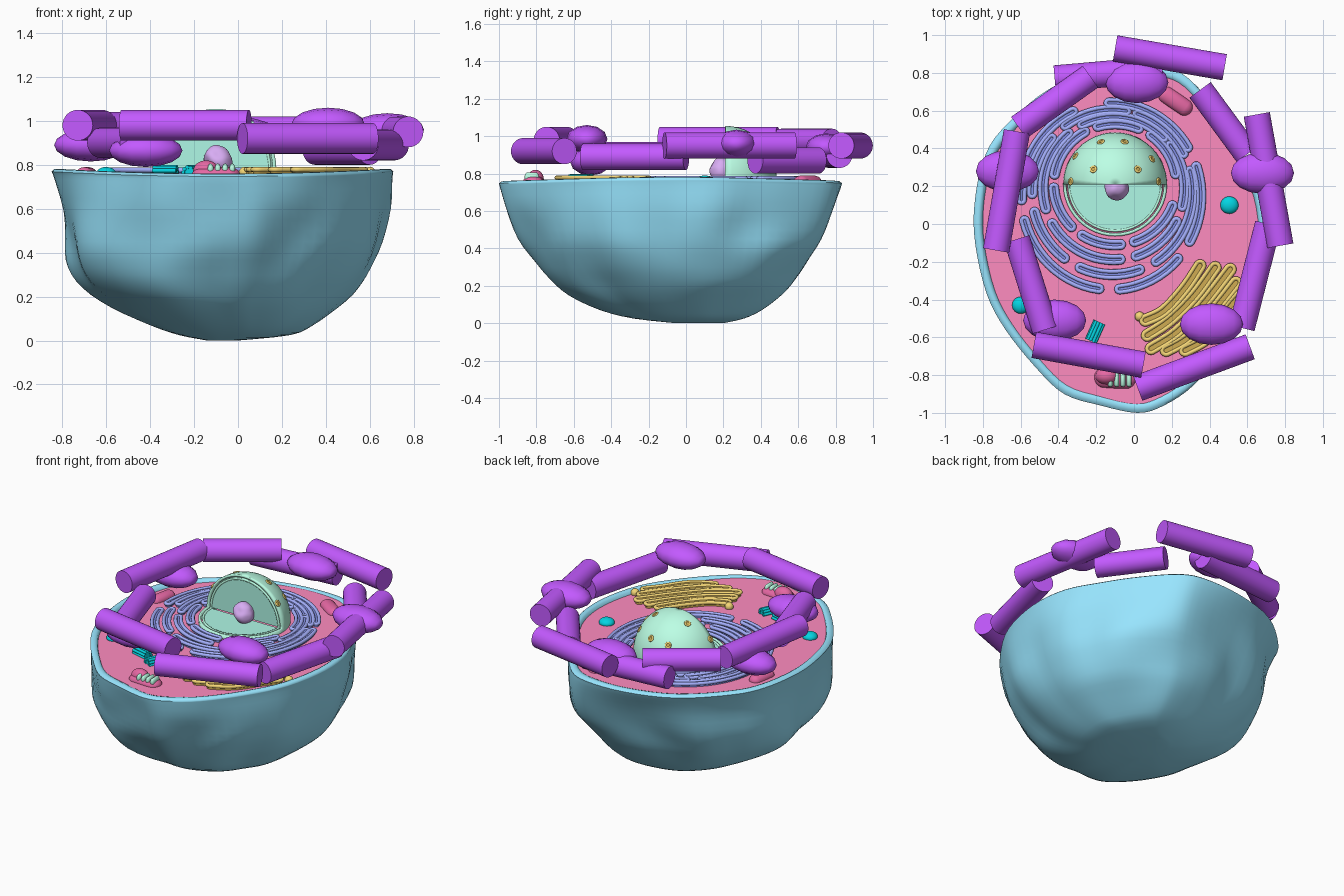
import bpy, bmesh, math, random
from mathutils import Vector, Matrix, noise

if "Cube" in bpy.data.objects:
    bpy.data.objects.remove(bpy.data.objects["Cube"])

random.seed(4)
DECK = 0.755
MATS = {}

def mat(name, hexcol):
    rgb = [min(1, 1.3 * (int(hexcol[i:i + 2], 16) / 255) ** 2.2) for i in (0, 2, 4)]
    m = bpy.data.materials.new(name)
    m.diffuse_color = (*rgb, 1)
    m.use_nodes = True
    m.node_tree.nodes["Principled BSDF"].inputs["Base Color"].default_value = m.diffuse_color
    MATS[name] = m

for n, h in dict(membrane="86CBE4", cytoplasm="EA7BA9", reticulum="929CE4", fold="7580D0",
                 nucleus="A6E9CB", core="9ADCCB", gold="D9BD68", dark_gold="B8984A", teal="0ABCC8",
                 lilac="BF98D8", mito="CB5C90", violet="AC50EC").items():
    mat(n, h)

def finish(bm, name, material, angle=40, normals=True):
    if normals:
        bmesh.ops.recalc_face_normals(bm, faces=bm.faces)
    me = bpy.data.meshes.new(name)
    bm.to_mesh(me)
    bm.free()
    for p in me.polygons:
        p.use_smooth = True
    me.set_sharp_from_angle(angle=math.radians(angle))
    me.materials.append(MATS[material])
    ob = bpy.data.objects.new(name, me)
    bpy.context.collection.objects.link(ob)
    return ob

def catmull(pts, n, closed):
    pts = [Vector(p) for p in pts]
    m, out = len(pts), []
    get = (lambda i: pts[i % m]) if closed else (lambda i: pts[min(max(i, 0), m - 1)])
    for i in range(m if closed else m - 1):
        a, b, c, d = (get(i + k) for k in (-1, 0, 1, 2))
        for j in range(n):
            t = j / n
            out.append(0.5 * (2 * b + (c - a) * t + (2 * a - 5 * b + 4 * c - d) * t * t
                              + (3 * b - a - 3 * c + d) * t ** 3))
    return out if closed else out + [pts[-1]]

def rod(bm, p, q, r, seg=32):
    p, q = Vector(p), Vector(q)
    d = q - p
    M = Matrix.Translation((p + q) / 2) @ d.to_track_quat('Z', 'Y').to_matrix().to_4x4()
    bmesh.ops.create_cone(bm, cap_ends=True, segments=seg, radius1=r, radius2=r, depth=d.length, matrix=M)

def blob(name, material, loc, size, seg=24, rings=16, stretch=0, rot=0):
    # ellipsoid, or a capsule along x when stretch is given
    bm = bmesh.new()
    bmesh.ops.create_uvsphere(bm, u_segments=seg, v_segments=rings, radius=1,
                              matrix=Matrix.Rotation(math.pi / 2, 4, 'Y'))
    for v in bm.verts:
        s = (v.co.x > 1e-4) - (v.co.x < -1e-4)
        v.co = Vector((v.co.x * size[0] + s * stretch, v.co.y * size[1], v.co.z * size[2]))
    bmesh.ops.transform(bm, verts=bm.verts, matrix=Matrix.Translation(loc) @ Matrix.Rotation(rot, 4, 'Z'))
    return finish(bm, name, material, 80)

# ---- cell bowl with rounded rim
outline = catmull([(.14, .83), (.29, .77), (.45, .58), (.57, .385), (.68, .16), (.705, -.10), (.64, -.40),
                   (.50, -.64), (.32, -.85), (.16, -.96), (.02, -1), (-.18, -.96), (-.37, -.90),
                   (-.52, -.76), (-.68, -.56), (-.78, -.37), (-.84, -.11), (-.845, .10), (-.80, .33),
                   (-.70, .50), (-.44, .72), (-.13, .82)], 4, True)
unit = [((p.x + .07) / .78, (p.y + .08) / .92) for p in outline]
N = len(unit)
levels = catmull([(.0, -.14, 0, -.05, .2), (.025, -.27, .24, -.28, .31), (.07, -.40, .34, -.46, .40),
                  (.15, -.57, .44, -.63, .49), (.24, -.69, .53, -.73, .56), (.33, -.75, .60, -.80, .62),
                  (.45, -.775, .665, -.88, .69), (.60, -.80, .695, -.95, .765), (.72, -.835, .705, -.99, .825),
                  (.755, -.85, .71, -1, .84)], 3, False)
bm = bmesh.new()
rows = []
for z, x0, x1, y0, y1 in levels:
    fade = max(0, min(1, (.75 - z) * 3)) * min(1, z * 5)
    row = []
    for u, w in unit:
        # soft dents, fuller towards back right and front left
        k = 1 + fade * (.07 * noise.noise(Vector((u * 2.4, w * 2.4, z * 3))) + .11 * max(0, 2 * u * w))
        zz = z + (.022 * u * u - .008) * max(0, min(1, (z - .6) * 8))
        row.append(bm.verts.new(((x0 + x1) / 2 + u * k * (x1 - x0) / 2,
                                 (y0 + y1) / 2 + w * k * (y1 - y0) / 2, zz)))
    rows.append(row)
for s, dz in ((.985, .011), (.965, .013), (.947, .007), (.938, -.012)):
    rows.append([bm.verts.new((-.07 + u * .78 * s, -.08 + w * .92 * s, .747 + .022 * u * u + dz)) for u, w in unit])
for a, b in zip(rows, rows[1:]):
    for i in range(N):
        bm.faces.new((a[i], a[(i + 1) % N], b[(i + 1) % N], b[i]))
bm.faces.new(rows[0])
finish(bm, "cell_membrane", "membrane", 60)

bm = bmesh.new()
f = bm.faces.new([bm.verts.new((-.07 + u * .745, -.08 + w * .88, DECK)) for u, w in unit])
f.normal_update()
if f.normal.z < 0:
    f.normal_flip()
finish(bm, "cytoplasm_surface", "cytoplasm", normals=False)

# ---- folded sacs: flat slabs with a raised rounded edge
def sacs(name, paths, half, top, edge, fill, rim):
    bm = bmesh.new()
    cu = bpy.data.curves.new(name + "_edges", 'CURVE')
    cu.dimensions, cu.bevel_depth, cu.bevel_resolution = '3D', edge, 2
    for path in paths:
        m = len(path)
        tang = [(path[min(i + 1, m - 1)] - path[max(i - 1, 0)]).normalized() for i in range(m)]
        nor = [Vector((-t.y, t.x)) for t in tang]
        cap = [math.pi * k / 6 for k in range(1, 6)]
        loop = [p + n * half for p, n in zip(path, nor)]
        loop += [path[-1] + half * (nor[-1] * math.cos(a) + tang[-1] * math.sin(a)) for a in cap]
        loop += [p - n * half for p, n in zip(path[::-1], nor[::-1])]
        loop += [path[0] - half * (nor[0] * math.cos(a) + tang[0] * math.sin(a)) for a in cap]
        face = bm.faces.new([bm.verts.new((p.x, p.y, DECK - .01)) for p in loop])
        ext = bmesh.ops.extrude_face_region(bm, geom=[face])['geom']
        for v in ext:
            if isinstance(v, bmesh.types.BMVert):
                v.co.z = top - edge * .8
        sp = cu.splines.new('POLY')
        sp.points.add(len(loop) - 1)
        for q, p in zip(sp.points, loop):
            q.co = (p.x, p.y, top - edge, 1)
        sp.use_cyclic_u = True
    finish(bm, name, fill)
    ob = bpy.data.objects.new(name + "_edges", cu)
    cu.materials.append(MATS[rim])
    bpy.context.collection.objects.link(ob)

arcs = []
for k in range(4):
    a, end = 35 * k + 10, 35 * k + 362
    while a < end - 15:
        b = min(a + random.uniform(35, 75), end)
        n = max(4, int((b - a) / 5))
        arcs.append([Vector((-.10 - .007 * k + (.325 + .050 * k) * math.cos(t),
                             .21 - .021 * k + (.32 + .058 * k) * math.sin(t)))
                     for t in (math.radians(a + (b - a) * i / n) for i in range(n + 1))])
        a = b + 13
sacs("endoplasmic_reticulum", arcs, .0165, .787, .0115, "fold", "reticulum")

golgi = [[(.06, -.51), (.16, -.46), (.27, -.34), (.35, -.22)], [(.07, -.59), (.19, -.51), (.32, -.38), (.43, -.23)],
         [(.09, -.66), (.23, -.57), (.37, -.42), (.51, -.24)], [(.17, -.67), (.29, -.60), (.42, -.46), (.54, -.31)],
         [(.27, -.67), (.39, -.60), (.50, -.45), (.56, -.38)]]
sacs("golgi_stack", [catmull(g, 5, False) for g in golgi], .022, .79, .0115, "dark_gold", "gold")
for i, p in enumerate([(.03, -.49), (.60, -.33)]):
    blob(f"golgi_vesicle_{i}", "gold", (*p, DECK + .01), (.026, .026, .026))

# ---- nucleus: sphere with the upper front quarter removed
C = Vector((-.10, .21, .78))
def shell(name, r, t, material):
    bm = bmesh.new()
    bmesh.ops.create_uvsphere(bm, u_segments=48, v_segments=24, radius=r)
    bmesh.ops.delete(bm, geom=[f for f in bm.faces if f.calc_center_median().y < 0 < f.calc_center_median().z],
                     context='FACES')
    ob = finish(bm, name, material)
    ob.location = C
    md = ob.modifiers.new("thickness", 'SOLIDIFY')
    md.thickness, md.offset = t, -1
shell("nucleus_outer_envelope", .275, .016, "nucleus")
shell("nucleus_inner_envelope", .252, .012, "nucleus")
bm = bmesh.new()
arc = [(.25 * math.cos(math.pi * i / 32), .25 * math.sin(math.pi * i / 32)) for i in range(33)]
wall = bm.faces.new([bm.verts.new(C + Vector((x, .006, y))) for x, y in arc])
floor = bm.faces.new([bm.verts.new(C + Vector((x, -y + .006, -.006))) for x, y in arc])
for f, d in ((wall, Vector((0, -1, 0))), (floor, Vector((0, 0, 1)))):
    f.normal_update()
    if f.normal.dot(d) < 0:
        f.normal_flip()
finish(bm, "nucleus_section", "core", normals=False)

bm = bmesh.new()
bmesh.ops.create_icosphere(bm, subdivisions=4, radius=.064)
for v in bm.verts:
    v.co *= 1 + .2 * noise.noise(v.co * 17)
bmesh.ops.transform(bm, verts=bm.verts, matrix=Matrix.Translation((-.09, .19, .825)))
finish(bm, "nucleolus", "lilac", 80)

# nuclear pores: gold rings with dark centres
for i, (x, y) in enumerate([(-.175, .435), (-.05, .435), (-.31, .36), (.095, .345), (-.215, .29), (.02, .29),
                            (-.335, .225), (.13, .225)]):
    d = Vector((x - C.x, y - C.y, 0))
    d.z = math.sqrt(max(.0004, .275 ** 2 - d.length_squared))
    d.normalize()
    q = d.to_track_quat('Z', 'Y')
    bpy.ops.mesh.primitive_torus_add(location=C + d * .275, rotation=q.to_euler(), major_radius=.015,
                                     minor_radius=.006, major_segments=16, minor_segments=8)
    ob = bpy.context.object
    ob.name = f"nuclear_pore_{i}"
    ob.data.materials.append(MATS["gold"])
    bpy.ops.object.shade_smooth()
    bm = bmesh.new()
    rod(bm, C + d * .26, C + d * .277, .013, 16)
    finish(bm, f"pore_centre_{i}", "dark_gold")

# ---- mitochondria, whole and opened
blob("mitochondrion_back", "mito", (.22, .65, DECK), (.045, .045, .035), stretch=.055, rot=-.6)
blob("mitochondrion_left", "mito", (-.69, .2, DECK), (.04, .04, .035), stretch=.05, rot=1.4)
blob("mitochondrion_front_bed", "mito", (-.10, -.815, DECK), (.055, .055, .035), stretch=.055, rot=-.05)
blob("mitochondrion_front_dome", "mito", (-.145, -.805, DECK + .015), (.06, .045, .05))
for i in range(4):
    blob(f"crista_{i}", "nucleus", (-.125 + .033 * i, -.825, DECK + .027), (.014, .014, .024),
         16, 10, stretch=.024, rot=math.pi / 2)

# ---- teal vesicles and the centriole pair
blob("vesicle_right", "teal", (.505, .10, DECK + .005), (.048, .046, .03))
blob("vesicle_left", "teal", (-.60, -.43, DECK + .005), (.045, .045, .03))
for i, (p, a) in enumerate([((-.205, -.57), 1.15), ((-.33, -.52), -.25)]):
    d = Vector((math.cos(a), math.sin(a), 0))
    side = Vector((-d.y, d.x, 0))
    o = Vector((*p, DECK + .01))
    bm = bmesh.new()
    rod(bm, o - d * .05, o + d * .05, .025, 18)
    for k in range(9):
        t = math.tau * k / 9
        c = o + side * .025 * math.cos(t) + Vector((0, 0, .025 * math.sin(t)))
        rod(bm, c - d * .055, c + d * .055, .009, 10)
    finish(bm, f"centriole_{i}", "teal")

# ---- violet ring of rods and beads above the rim
rods = [(-.10, .93, .48, .83, .95), (-.42, .77, .15, .82, .90), (-.23, .78, -.61, .51, .97),
        (-.62, .49, -.73, -.14, .98), (-.62, -.08, -.47, -.56, .90), (-.53, -.64, .05, -.745, .98),
        (.02, -.87, .615, -.65, .92), (.57, -.55, .71, 0, .89), (.65, .58, .775, -.115, .95),
        (.35, .71, .60, .37, .87)]
for i, (x0, y0, x1, y1, z) in enumerate(rods):
    bm = bmesh.new()
    rod(bm, (x0, y0, z), (x1, y1, z), .07)
    finish(bm, f"ring_rod_{i}", "violet")
for i, p in enumerate([(.015, .75, .94), (-.67, .28, .89), (-.42, -.51, .865), (.41, -.53, .985), (.68, .27, .96)]):
    blob(f"ring_bead_{i}", "violet", p, (.167, .11, .075), 12, 8)
